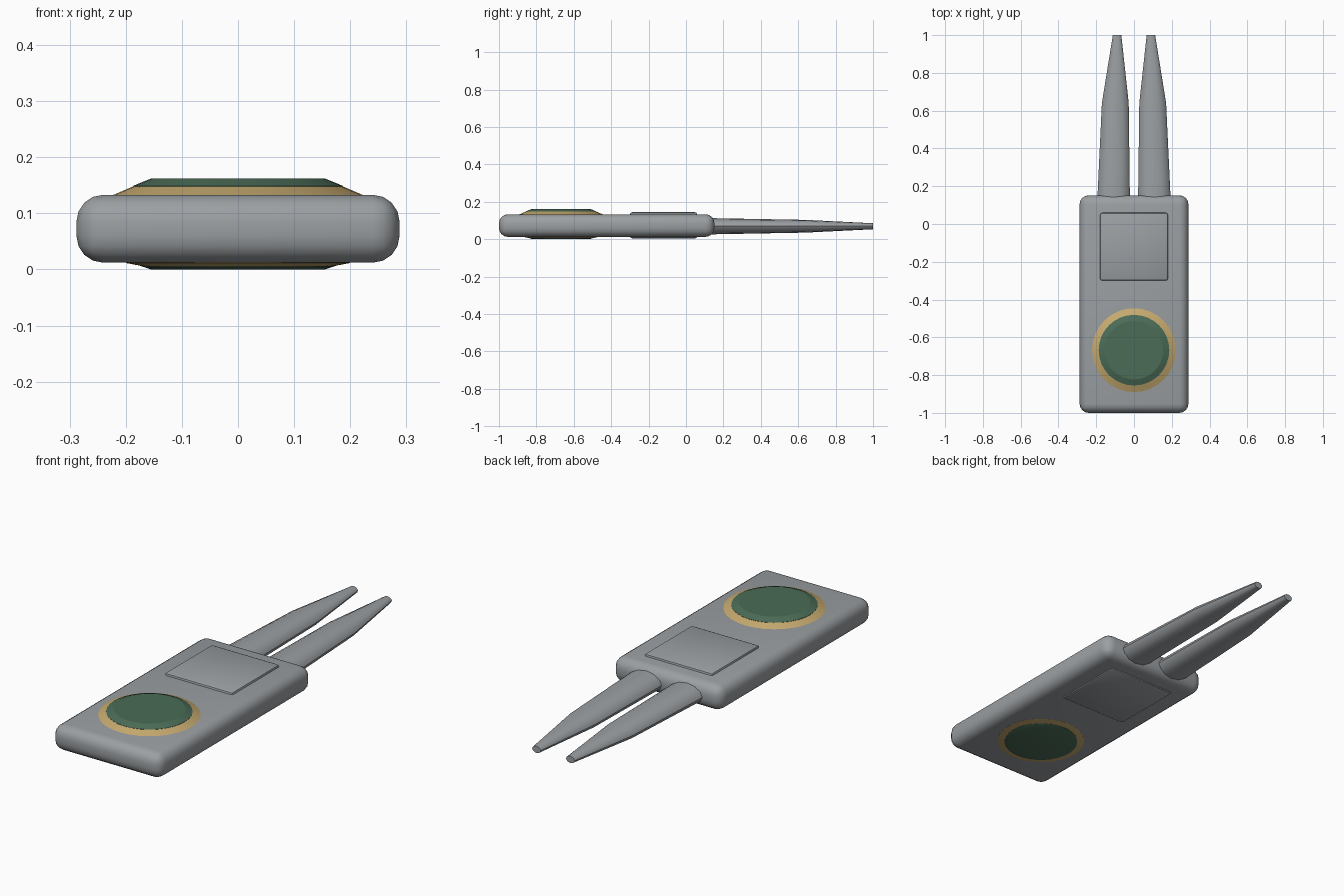
import bpy, bmesh, math

if "Cube" in bpy.data.objects:
    bpy.data.objects.remove(bpy.data.objects["Cube"])

def material(name, rgb):
    m = bpy.data.materials.new(name)
    m.diffuse_color = (*rgb, 1)
    m.use_nodes = True
    m.node_tree.nodes["Principled BSDF"].inputs["Base Color"].default_value = m.diffuse_color
    return m

STEEL = material("steel grey", (0.33, 0.35, 0.365))
GOLD = material("gold", (0.56, 0.40, 0.16))
GREEN = material("dark green", (0.07, 0.15, 0.095))

def finish(name, bm, mat, angle=40):
    bmesh.ops.recalc_face_normals(bm, faces=bm.faces)
    me = bpy.data.meshes.new(name)
    bm.to_mesh(me)
    bm.free()
    me.materials.append(mat)
    ob = bpy.data.objects.new(name, me)
    bpy.context.collection.objects.link(ob)
    bpy.ops.object.select_all(action='DESELECT')
    ob.select_set(True)
    bpy.context.view_layer.objects.active = ob
    bpy.ops.object.shade_smooth_by_angle(angle=math.radians(angle))
    return ob

def rounded_box(name, lo, hi, radius, segments, mat):
    bm = bmesh.new()
    bmesh.ops.create_cube(bm, size=1)
    for v in bm.verts:
        v.co = [lo[i] + (v.co[i] + 0.5) * (hi[i] - lo[i]) for i in range(3)]
    bmesh.ops.bevel(bm, geom=bm.edges[:], offset=radius, segments=segments,
                    profile=0.5, affect='EDGES')
    return finish(name, bm, mat)

def loft(name, rings, mat, angle=40):
    """Skin a list of vertex rings and cap both ends."""
    bm = bmesh.new()
    loops = [[bm.verts.new(p) for p in ring] for ring in rings]
    n = len(loops[0])
    for a, b in zip(loops, loops[1:]):
        for i in range(n):
            j = (i + 1) % n
            bm.faces.new((a[i], a[j], b[j], b[i]))
    bm.faces.new(loops[0])
    bm.faces.new(loops[-1])
    return finish(name, bm, mat, angle)

def disc(name, profile, mat, n=32, cy=-0.668):
    rings = [[(r * math.cos(2 * math.pi * i / n), cy + r * math.sin(2 * math.pi * i / n), z)
              for i in range(n)] for r, z in profile]
    return loft(name, rings, mat, 20)

# Handle body and the raised pad showing on both faces
rounded_box("handle_body", (-0.288, -1.0, 0.012), (0.288, 0.152, 0.133), 0.048, 4, STEEL)
rounded_box("raised_pad", (-0.18, -0.3, 0.004), (0.18, 0.06, 0.144), 0.012, 2, STEEL)

# Ball marker on the top, smaller copy on the underside
disc("top_marker_rim", [(0.222, 0.125), (0.222, 0.133), (0.187, 0.148)], GOLD)
disc("top_marker_face", [(0.187, 0.140), (0.187, 0.149), (0.155, 0.162)], GREEN)
disc("bottom_marker_rim", [(0.2, 0.02), (0.2, 0.0115), (0.165, 0.005)], GOLD)
disc("bottom_marker_face", [(0.168, 0.015), (0.168, 0.0045), (0.155, 0.0)], GREEN)

# Two tapering prongs: y, inner x, outer x, half height
STATIONS = [(0.10, 0.022, 0.194, 0.043), (0.152, 0.022, 0.193, 0.043),
            (0.64, 0.028, 0.170, 0.034), (1.0, 0.067, 0.112, 0.016)]
SIDES = 12
for side, label in ((-1, "left"), (1, "right")):
    rings = []
    for y, x0, x1, h in STATIONS:
        cx, rx = side * (x0 + x1) / 2, (x1 - x0) / 2
        rings.append([(cx + rx * math.cos(2 * math.pi * i / SIDES), y,
                       0.069 + h * math.sin(2 * math.pi * i / SIDES))
                      for i in range(SIDES)])
    loft(label + "_prong", rings, STEEL)
